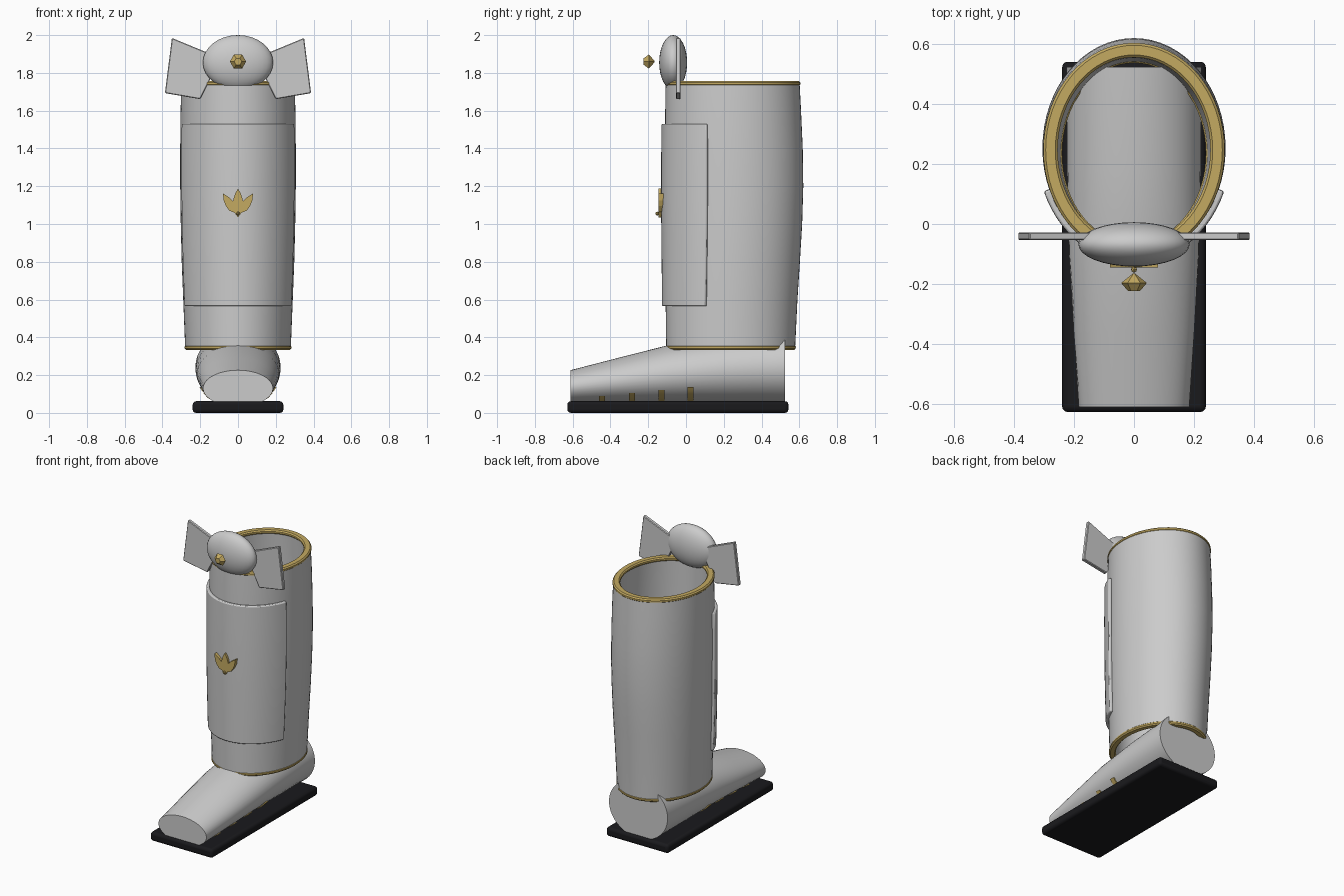
import bpy, bmesh
from math import sin, cos, pi, asin, radians

if "Cube" in bpy.data.objects:
    bpy.data.objects.remove(bpy.data.objects["Cube"])


def material(name, color):
    m = bpy.data.materials.new(name)
    m.diffuse_color = color
    m.use_nodes = True
    m.node_tree.nodes["Principled BSDF"].inputs["Base Color"].default_value = m.diffuse_color
    return m


GOLD = material("gold", (0.55, 0.40, 0.12, 1))
BLACK = material("black", (0.01, 0.01, 0.012, 1))


def finish(name, bm, mat=None, angle=35, bevel=0, segments=2):
    bmesh.ops.recalc_face_normals(bm, faces=bm.faces[:])
    me = bpy.data.meshes.new(name)
    bm.to_mesh(me)
    bm.free()
    ob = bpy.data.objects.new(name, me)
    bpy.context.collection.objects.link(ob)
    if mat:
        me.materials.append(mat)
    if angle:
        bpy.ops.object.select_all(action='DESELECT')
        ob.select_set(True)
        bpy.context.view_layer.objects.active = ob
        bpy.ops.object.shade_smooth_by_angle(angle=radians(angle))
    if bevel:
        b = ob.modifiers.new("bevel", 'BEVEL')
        b.width, b.segments, b.limit_method = bevel, segments, 'ANGLE'
        b.angle_limit = radians(40)
    return ob


def loft(name, rings, cyclic=False, **kw):
    """Skin closed rings of points; cap the ends unless cyclic."""
    bm = bmesh.new()
    vs = [[bm.verts.new(p) for p in r] for r in rings]
    n, m = len(rings), len(rings[0])
    for i in range(n if cyclic else n - 1):
        a, b = vs[i], vs[(i + 1) % n]
        for j in range(m):
            k = (j + 1) % m
            bm.faces.new((a[j], a[k], b[k], b[j]))
    if not cyclic:
        bm.faces.new(vs[0])
        bm.faces.new(vs[-1])
    return finish(name, bm, **kw)


# Shaft sections: height, half width, front y, back y
SHAFT = [(0.35, 0.280, -0.105, 0.578), (0.60, 0.290, -0.108, 0.590),
         (0.80, 0.298, -0.110, 0.603), (1.00, 0.303, -0.112, 0.615),
         (1.20, 0.306, -0.113, 0.621), (1.40, 0.306, -0.112, 0.618),
         (1.60, 0.304, -0.110, 0.609), (1.735, 0.300, -0.108, 0.602)]


def section(z):
    z = min(max(z, SHAFT[0][0]), SHAFT[-1][0])
    for a, b in zip(SHAFT, SHAFT[1:]):
        if z <= b[0]:
            t = (z - a[0]) / (b[0] - a[0])
            return [p + (q - p) * t for p, q in zip(a, b)][1:]


def around(t, z, off):
    """Point on the shaft at angle t from the front, pushed out by off."""
    rx, f, b = section(z)
    return ((rx + off) * sin(t), (f + b) / 2 - ((b - f) / 2 + off) * cos(t), z)


def tube(name, profile, **kw):
    n = 64
    return loft(name, [[around(2 * pi * i / n, z, o) for z, o in profile]
                       for i in range(n)], cyclic=True, **kw)


# Hollow leg shaft with gold rims
zs = [s[0] for s in SHAFT]
tube("leg_shaft", [(z, 0) for z in zs] + [(z, -0.035) for z in reversed(zs)])


def rim(name, z0, z1, outer, inner, c):
    tube(name, [(z0, outer - c), (z0 + c, outer), (z1 - c, outer), (z1, outer - c),
                (z1, inner + c), (z1 - c, inner), (z0 + c, inner), (z0, inner + c)],
         mat=GOLD)


rim("top_rim", 1.73, 1.757, 0.003, -0.045, 0.008)
rim("bottom_rim", 0.333, 0.359, 0.003, -0.04, 0.008)

# Curved shin plate wrapped around the front
half, steps = radians(68), 28
angles = [-half + 2 * half * i / steps for i in range(steps + 1)]
heights = [0.565, 0.70, 0.85, 1.0, 1.15, 1.3, 1.42, 1.53]
loft("shin_plate", [[around(t, z, 0.019) for t in angles] +
                    [around(t, z, -0.005) for t in reversed(angles)] for z in heights],
     bevel=0.007)

# Foot: ellipse sections cut flat at the sole. y, half width, centre z, half height
FOOT = [(-0.612, 0.185, 0.130, 0.096), (-0.36, 0.202, 0.166, 0.125),
        (-0.10, 0.217, 0.203, 0.154), (0.2, 0.224, 0.225, 0.180),
        (0.525, 0.226, 0.240, 0.200)]
FLOOR = 0.055


def foot_ring(y, rx, cz, rz, n=40):
    a = asin((FLOOR - cz) / rz)
    return [(rx * cos(a + (pi - 2 * a) * i / n), y, cz + rz * sin(a + (pi - 2 * a) * i / n))
            for i in range(n + 1)]


loft("foot", [foot_ring(*s) for s in FOOT])


def foot_x(y, z):
    for a, b in zip(FOOT, FOOT[1:]):
        if y <= b[0]:
            t = (y - a[0]) / (b[0] - a[0])
            _, rx, cz, rz = [p + (q - p) * t for p, q in zip(a, b)]
            return rx * max(0, 1 - ((z - cz) / rz) ** 2) ** 0.5


# Sole
bm = bmesh.new()
bmesh.ops.create_cube(bm, size=1)
for v in bm.verts:
    v.co = (v.co.x * 0.48, v.co.y * 1.17 - 0.043, v.co.z * 0.062 + 0.031)
finish("sole", bm, mat=BLACK, bevel=0.018, segments=3)

# Gold strips hugging both sides of the foot
for side, label in ((1, "right"), (-1, "left")):
    for i, (y, top) in enumerate([(-0.445, 0.09), (-0.287, 0.105), (-0.13, 0.12), (0.025, 0.138)]):
        rings = []
        for k in range(5):
            z = 0.058 + (top - 0.058) * k / 4
            rings.append([(side * (foot_x(y + dy, z) + dx), y + dy, z) for dx, dy in
                          ((-0.006, -0.016), (0.009, -0.016), (0.009, 0.016), (-0.006, 0.016))])
        loft(f"{label}_foot_strip_{i + 1}", rings, mat=GOLD)

# Knee guard
bm = bmesh.new()
bmesh.ops.create_uvsphere(bm, u_segments=32, v_segments=16, radius=1)
for v in bm.verts:
    v.co = (v.co.x * 0.186, v.co.y * 0.074 - 0.068, v.co.z * 0.145 + 1.855)
finish("knee_guard", bm)

# Flat wings behind the knee guard
WING = [(0.35, 1.985), (0.387, 1.693), (0.20, 1.661), (0.12, 1.82), (0.12, 1.89)]
for side, label in ((1, "right"), (-1, "left")):
    loft(f"{label}_wing", [[(side * x, y, z) for x, z in WING] for y in (-0.054, -0.028)],
         angle=0, bevel=0.004, segments=1)

# Six-sided gem in front of the knee guard
loft("knee_gem", [[(r * cos(i * pi / 3), y, 1.86 + r * sin(i * pi / 3)) for i in range(6)]
                  for y, r in ((-0.224, 0.02), (-0.197, 0.043), (-0.166, 0.004))],
     mat=GOLD, angle=0)

# Three-petal ornament with a small bead
LEAF = [(0.013, 1.165), (0.022, 1.14), (0.026, 1.12), (0.045, 1.14), (0.08, 1.162),
        (0.076, 1.125), (0.064, 1.095), (0.045, 1.07), (0.018, 1.06)]
outline = [(0, 1.187)] + LEAF + [(0, 1.035)] + [(-x, z) for x, z in reversed(LEAF)]
loft("shin_ornament", [[(x, y, z) for x, z in outline] for y in (-0.146, -0.12)],
     mat=GOLD, angle=0)
bm = bmesh.new()
bmesh.ops.create_icosphere(bm, subdivisions=1, radius=0.011)
bmesh.ops.translate(bm, verts=bm.verts[:], vec=(0, -0.152, 1.055))
finish("ornament_bead", bm, mat=GOLD, angle=0)
